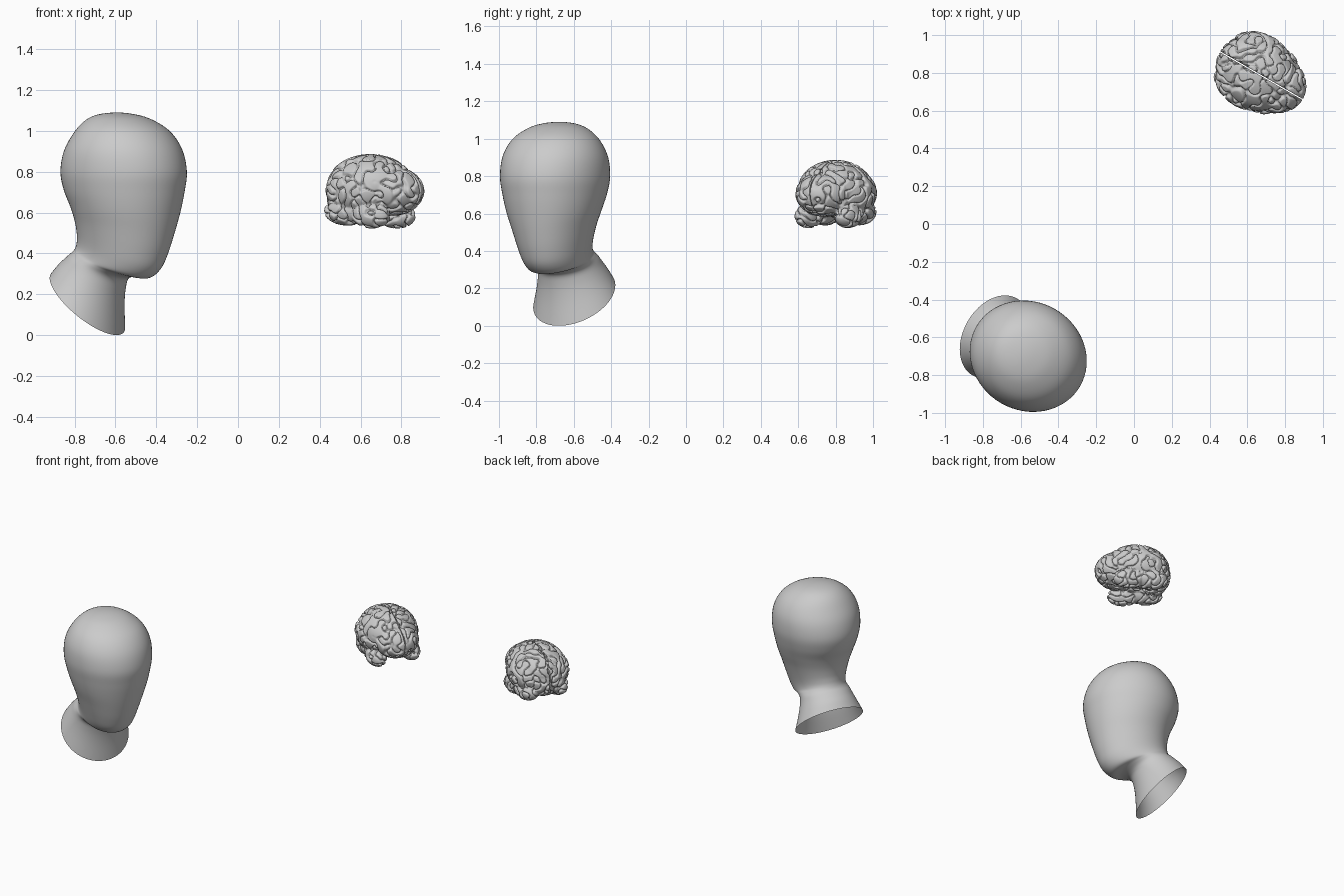
import bpy, bmesh, math, random
from mathutils import Matrix, Vector, Euler

if "Cube" in bpy.data.objects:
    bpy.data.objects.remove(bpy.data.objects["Cube"])

random.seed(4)
TURN = math.radians(-30)          # both parts look towards +x, -y


def add_object(name, mesh, x, y):
    ob = bpy.data.objects.new(name, mesh)
    bpy.context.collection.objects.link(ob)
    ob.location = (x, y, 0)
    ob.rotation_euler = (0, 0, TURN)
    mesh.shade_smooth()
    return ob


# Head: loft of tilted ellipses (front u, front z, back u, back z, half width)
SECTIONS = [
    (-.14, 1.078, .04, 1.083, -.09),      # ghost row to round the crown
    (-.05, 1.09, -.05, 1.09, 0),
    (.04, 1.083, -.14, 1.078, .09),
    (.13, 1.058, -.20, 1.045, .165),
    (.225, 1.0, -.25, .985, .235),
    (.29, .91, -.297, .90, .278),
    (.317, .80, -.317, .80, .287),
    (.306, .70, -.30, .71, .272),
    (.286, .60, -.267, .63, .248),
    (.26, .50, -.247, .56, .218),
    (.228, .40, -.24, .50, .193),
    (.19, .322, -.243, .46, .176),
    (.13, .278, -.25, .435, .168),
    (.055, .285, -.262, .415, .168),
    (.0, .272, -.28, .40, .172),
    (-.022, .22, -.303, .382, .182),
    (-.035, .13, -.335, .355, .203),
    (-.04, .0, -.37, .315, .235),
    (-.042, -.13, -.405, .275, .267),     # ghost row past the neck rim
]


def catmull(a, b, c, d, t):
    return [.5 * (2 * q + (r - p) * t + (2 * p - 5 * q + 4 * r - s) * t * t
                  + (3 * q - p - 3 * r + s) * t ** 3)
            for p, q, r, s in zip(a, b, c, d)]


def build_head(seg=64, sub=5):
    rows = []
    for i in range(1, len(SECTIONS) - 2):
        rows += [catmull(*SECTIONS[i - 1:i + 3], k / sub) for k in range(sub)]
    rows.append(SECTIONS[-2])
    bm = bmesh.new()
    rings = []
    for fu, fz, bu, bz, w in rows:
        ring = []
        for j in range(seg):
            a = math.tau * j / seg
            c = math.cos(a)
            ring.append(bm.verts.new(((fu + bu) / 2 + c * (fu - bu) / 2,
                                      w * math.sin(a),
                                      (fz + bz) / 2 + c * (fz - bz) / 2)))
        rings.append(ring)
    for r0, r1 in zip(rings, rings[1:]):
        for j in range(seg):
            k = (j + 1) % seg
            bm.faces.new((r0[j], r1[j], r1[k], r0[k]))
    bmesh.ops.remove_doubles(bm, verts=bm.verts, dist=1e-5)
    bmesh.ops.recalc_face_normals(bm, faces=bm.faces)
    mesh = bpy.data.meshes.new("head")
    bm.to_mesh(mesh)
    bm.free()
    return add_object("head", mesh, -.56, -.70)


# Brain lobes of one hemisphere: centre (u, v, z), radii, pitch
LOBES = [
    ((-.03, 0, .733), (.215, .19, .150), 0),      # cerebrum
    ((.09, 0, .705), (.158, .15, .118), 0),       # frontal
    ((-.13, 0, .685), (.122, .145, .125), 0),     # occipital
    ((-.05, .09, .71), (.165, .115, .12), 0),     # parietal
    ((.04, .122, .59), (.105, .062, .064), .1),   # temporal pole
    ((-.10, .105, .608), (.12, .075, .068), 0),   # lower temporal
]

# Random waves of one length: their zero lines wander like brain furrows
WAVE = math.tau / .066
WAVES = []
for _ in range(36):
    d = Vector([random.gauss(0, 1) for _ in range(3)]).normalized()
    WAVES.append((d * WAVE * random.uniform(.9, 1.1), random.uniform(0, math.tau)))


def furrow(p):
    f = sum(math.cos(k.dot(p) + ph) for k, ph in WAVES) / math.sqrt(len(WAVES) / 2)
    return math.exp(-(f / .36) ** 2)


def build_hemisphere(name, side):
    bm = bmesh.new()
    for (u, v, z), r, pitch in LOBES:
        m = (Matrix.Translation((u, side * v, z))
             @ Euler((0, pitch, 0)).to_matrix().to_4x4()
             @ Matrix.Diagonal((*r, 1)))
        bmesh.ops.create_uvsphere(bm, u_segments=64, v_segments=40, radius=1, matrix=m)
    # flat inner wall along the middle cleft
    for vert in bm.verts:
        if side * vert.co.y < .004:
            vert.co.y = side * .004
    lobes = bpy.data.meshes.new("lobes")
    bm.to_mesh(lobes)
    bm.free()
    ob = add_object(name, lobes, .675, .785)
    # fuse and soften the lobes
    remesh = ob.modifiers.new("fuse", 'REMESH')
    remesh.mode = 'VOXEL'
    remesh.voxel_size = .0045
    smooth = ob.modifiers.new("soften", 'SMOOTH')
    smooth.factor = .5
    smooth.iterations = 10
    dg = bpy.context.evaluated_depsgraph_get()
    mesh = bpy.data.meshes.new_from_object(ob.evaluated_get(dg))
    ob.modifiers.clear()
    ob.data = mesh
    # press the furrows in along the normals
    moved = [v.co + v.normal * (.004 - .017 * furrow(v.co)) for v in mesh.vertices]
    for v, co in zip(mesh.vertices, moved):
        if side * co.y < .003:
            co.y = side * .003
        v.co = co
    mesh.shade_smooth()
    mesh.update()
    return ob


build_head()
build_hemisphere("brain_left_half", 1)
build_hemisphere("brain_right_half", -1)
